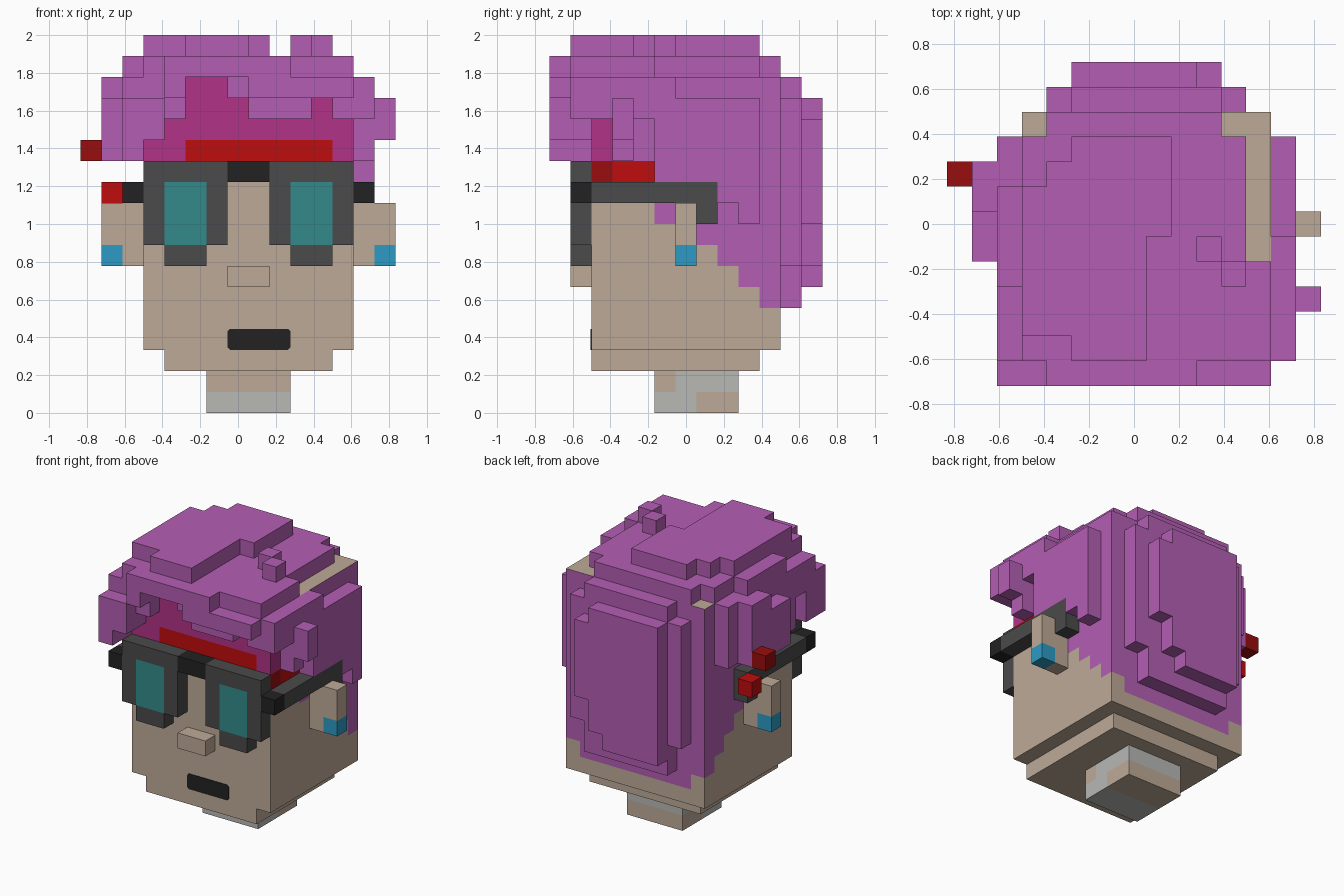
import bpy
import bmesh
from mathutils import Vector

if "Cube" in bpy.data.objects:
    bpy.data.objects.remove(bpy.data.objects["Cube"], do_unlink=True)

UNIT = 1 / 9
CENTRE = Vector((7.5, 6.5, 0))
DIRECTIONS = [Vector(d) for d in
              ((1, 0, 0), (-1, 0, 0), (0, 1, 0), (0, -1, 0), (0, 0, 1), (0, 0, -1))]


def material(name, red, green, blue):
    mat = bpy.data.materials.new(name)
    colour = (red, green, blue, 1)
    mat.diffuse_color = colour
    mat.use_nodes = True
    shader = next(n for n in mat.node_tree.nodes if n.type == 'BSDF_PRINCIPLED')
    shader.inputs["Base Color"].default_value = colour
    return mat


HAIR = material("violet_hair", .456, .114, .456)
ROOTS = material("magenta_roots", .445, .032, .242)
SKIN = material("skin", .515, .402, .314)
FRAME = material("charcoal_frame", .069, .069, .069)
BLACK = material("black", .016, .016, .016)
LENS = material("teal_lens", .034, .254, .254)
RED = material("red_cloth", .527, .004, .004)
DARK_RED = material("dark_red_cloth", .319, .004, .004)
BLUE = material("blue_earring", .026, .328, .546)
SILVER = material("silver_chain", .479, .479, .46)


def fill(*boxes):
    """Cells inside boxes given as x, y and z ranges."""
    return {(x, y, z)
            for x0, x1, y0, y1, z0, z1 in boxes
            for x in range(x0, x1) for y in range(y0, y1) for z in range(z0, z1)}


def build(name, cells, paint):
    """Skin a set of cells; paint is a material or a rule of cell and normal."""
    bm = bmesh.new()
    corners = {}
    mats = []

    def corner(point):
        key = tuple(round(c) for c in point)
        if key not in corners:
            corners[key] = bm.verts.new((Vector(key) - CENTRE) * UNIT)
        return corners[key]

    for cell in sorted(cells):
        middle = Vector(cell) + Vector((.5, .5, .5))
        for n in DIRECTIONS:
            if tuple(int(c + d) for c, d in zip(cell, n)) in cells:
                continue
            u = Vector((n.y, n.z, n.x))
            v = n.cross(u)
            ring = [middle + (n + a * u + b * v) / 2
                    for a, b in ((1, 1), (-1, 1), (-1, -1), (1, -1))]
            face = bm.faces.new([corner(p) for p in ring])
            mat = paint(*cell, n) if callable(paint) else paint
            if mat not in mats:
                mats.append(mat)
            face.material_index = mats.index(mat)
    mesh = bpy.data.meshes.new(name)
    bm.to_mesh(mesh)
    bm.free()
    for mat in mats:
        mesh.materials.append(mat)
    obj = bpy.data.objects.new(name, mesh)
    bpy.context.collection.objects.link(obj)
    return obj


# Head: skin, painted hairline, headband and hair roots
HAIRLINE = {6: 9, 7: 8, 8: 7, 9: 6, 10: 5}


def head_paint(x, y, z, n):
    if n.y < 0:
        if z == 12 and 5 <= x < 12:
            return RED
        return ROOTS if z >= 12 else SKIN
    if n.y > 0:
        return HAIR if z >= 5 or (z == 4 and 4 <= x < 12) else SKIN
    if n.x:
        if z == 11 and y < 5:
            return DARK_RED if y == 2 else RED
        if z >= 12:
            return ROOTS if y == 2 else HAIR
        return HAIR if z >= HAIRLINE.get(y, 9 if y == 5 else 12) else SKIN
    return SKIN


head_cells = fill((3, 13, 2, 11, 3, 16))
build("head", head_cells, head_paint)
build("chin", fill((4, 12, 2, 10, 2, 3)), SKIN)
build("nose", fill((7, 9, 1, 2, 6, 7)), SKIN)


# Neck with a slanting chain
def neck_paint(x, y, z, n):
    if z == 0:
        return SILVER if n.y < 0 or (y < 7 and n.y <= 0) else SKIN
    return SKIN if n.y < 0 or (y == 5 and n.x) else SILVER


build("neck", fill((6, 10, 5, 9, 0, 2)), neck_paint)

# Mouth plate with clipped corners
bm = bmesh.new()
x0, x1, z0, z1, c = 7, 10, 3, 4, .12
outline = [(x0 + c, z0), (x1 - c, z0), (x1, z0 + c), (x1, z1 - c),
           (x1 - c, z1), (x0 + c, z1), (x0, z1 - c), (x0, z0 + c)]
front = bm.faces.new([bm.verts.new((Vector((x, 1.96, z)) - CENTRE) * UNIT)
                      for x, z in outline])
wall = bmesh.ops.extrude_face_region(bm, geom=[front])["geom"]
bmesh.ops.translate(bm, verts=[v for v in wall if isinstance(v, bmesh.types.BMVert)],
                    vec=(0, .05 * UNIT, 0))
bmesh.ops.recalc_face_normals(bm, faces=bm.faces)
mesh = bpy.data.meshes.new("mouth")
bm.to_mesh(mesh)
bm.free()
mesh.materials.append(BLACK)
bpy.context.collection.objects.link(bpy.data.objects.new("mouth", mesh))


# Glasses: two rims with painted lenses, bridge and temples
def rim_paint(x, y, z, n):
    return LENS if n.y < 0 and x in (4, 5, 10, 11) and 8 <= z < 11 else FRAME


for side, x in (("right", 3), ("left", 9)):
    build(side + "_rim", fill((x, x + 4, 1, 2, 8, 12), (x + 1, x + 3, 1, 2, 7, 8)), rim_paint)
build("bridge", fill((7, 9, 1, 2, 11, 12)), BLACK)

for side, x, ear in (("right", 2, 1), ("left", 13, 14)):
    build(side + "_hinge", fill((x, x + 1, 1, 2, 10, 11)), BLACK)
    build(side + "_temple", fill((x, x + 1, 2, 8, 10, 11), (x, x + 1, 7, 8, 9, 10)), FRAME)
    # Ears with an earring on the outer lobe
    build(side + "_ear", fill((x, x + 1, 6, 7, 7, 10), (ear, ear + 1, 6, 7, 8, 10)), SKIN)
    build(side + "_earring", fill((ear, ear + 1, 6, 7, 7, 8)), BLUE)

# Headband knot ends
build("knot_upper", fill((0, 1, 8, 9, 12, 13)), DARK_RED)
build("knot_lower", fill((1, 2, 8, 9, 10, 11)), RED)

# Hair: crown, fringe, side locks and back plates
crown = fill((3, 12, 2, 10, 16, 17), (4, 11, 10, 11, 16, 17), (12, 13, 1, 5, 16, 17),
             (2, 3, 4, 8, 16, 17), (3, 12, 1, 2, 16, 17),
             (3, 8, 2, 6, 17, 18), (5, 8, 1, 2, 17, 18), (3, 9, 6, 8, 17, 18),
             (4, 9, 8, 9, 17, 18), (5, 9, 9, 10, 17, 18),
             (10, 11, 5, 6, 17, 18), (11, 12, 4, 5, 17, 18))

fringe = fill((2, 3, 0, 1, 12, 15), (3, 4, 0, 1, 13, 15), (4, 10, 0, 1, 16, 17),
              (4, 5, 0, 1, 15, 16), (8, 10, 0, 1, 15, 16), (10, 13, 0, 1, 15, 16))
for column, bottom in enumerate((13, 14, 16, 16, 15, 14, 14, 14, 15, 14)):
    fringe |= fill((column + 3, column + 4, 1, 2, bottom, 16))

right_locks = fill((2, 3, 1, 10, 14, 16), (2, 3, 1, 2, 12, 14), (2, 3, 3, 10, 12, 14),
                   (1, 2, 5, 7, 12, 15), (1, 2, 7, 9, 12, 16))
left_locks = fill((13, 14, 1, 6, 14, 16), (13, 14, 6, 10, 11, 15), (13, 14, 3, 4, 12, 14),
                  (13, 14, 5, 6, 11, 14), (14, 15, 3, 4, 13, 15),
                  (13, 14, 8, 10, 10, 11), (13, 14, 9, 10, 9, 10))
back = fill((4, 12, 11, 12, 7, 15), (5, 11, 11, 12, 5, 16),
            (5, 11, 12, 13, 9, 14), (5, 10, 12, 13, 7, 15), (5, 9, 12, 13, 6, 15))

for name, cells in (("hair_crown", crown), ("hair_fringe", fringe),
                    ("hair_right_locks", right_locks), ("hair_left_locks", left_locks),
                    ("hair_back", back)):
    build(name, cells - head_cells, HAIR)
